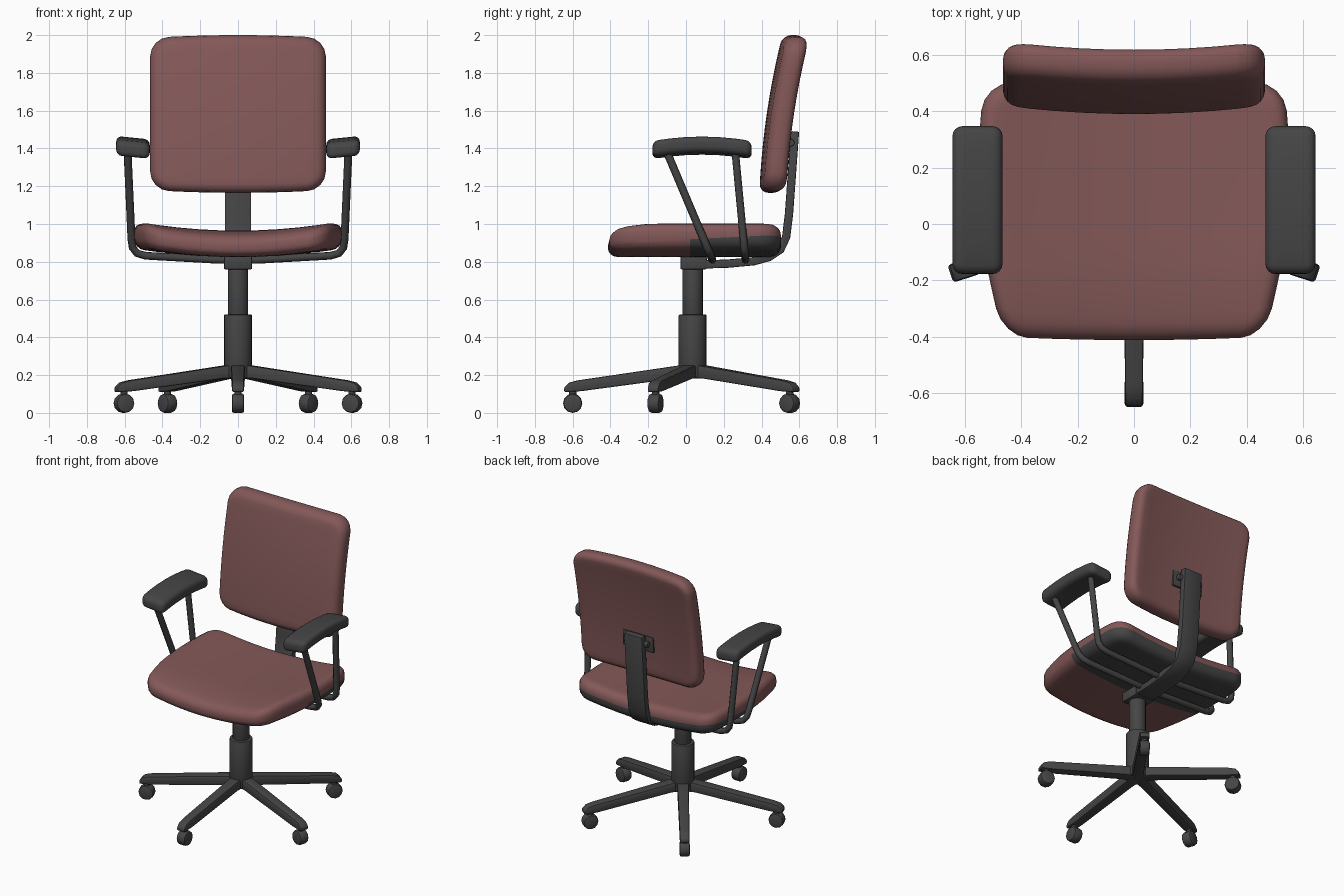
import bpy, bmesh, math
from mathutils import Vector, Matrix

cube = bpy.data.objects.get("Cube")
if cube:
    bpy.data.objects.remove(cube, do_unlink=True)


def material(name, rgb):
    m = bpy.data.materials.new(name)
    m.use_nodes = True
    m.diffuse_color = (*rgb, 1)
    m.node_tree.nodes["Principled BSDF"].inputs["Base Color"].default_value = (*rgb, 1)
    return m


FABRIC = material("dusty red fabric", (0.23, 0.098, 0.098))
PLASTIC = material("dark grey plastic", (0.06, 0.06, 0.06))
COLUMN_Y = 0.035


def smooth(ob, angle=40):
    bpy.ops.object.select_all(action="DESELECT")
    ob.select_set(True)
    bpy.context.view_layer.objects.active = ob
    bpy.ops.object.shade_smooth_by_angle(angle=math.radians(angle))


def finish(name, bm, mats, angle=40):
    bmesh.ops.recalc_face_normals(bm, faces=bm.faces)
    me = bpy.data.meshes.new(name)
    bm.to_mesh(me)
    bm.free()
    ob = bpy.data.objects.new(name, me)
    bpy.context.collection.objects.link(ob)
    for m in mats:
        me.materials.append(m)
    smooth(ob, angle)
    return ob


def cut(bm, co, no):
    bmesh.ops.bisect_plane(bm, geom=bm.verts[:] + bm.edges[:] + bm.faces[:],
                           plane_co=co, plane_no=no)


def cushion(name, size, corner, rim, mats, shape, cuts=8, paint=None, extra=()):
    """Rounded slab lying flat, sliced so that it can be bent by shape()."""
    bm = bmesh.new()
    bmesh.ops.create_cube(bm, size=1, matrix=Matrix.Diagonal((*size, 1)))
    upright = [e for e in bm.edges if abs(e.verts[0].co.z - e.verts[1].co.z) > size[2] / 2]
    bmesh.ops.bevel(bm, geom=upright, offset=corner, segments=4, profile=0.5, affect="EDGES")
    rims = [e for e in bm.edges if abs(e.verts[0].co.z - e.verts[1].co.z) < 1e-5]
    bmesh.ops.bevel(bm, geom=rims, offset=rim, segments=4, profile=0.5, affect="EDGES")
    for axis in (0, 1):
        no = Vector((axis == 0, axis == 1, 0))
        for i in range(1, cuts):
            cut(bm, no * size[axis] * (i / cuts - 0.5), no)
    for co, no in extra:
        cut(bm, co, no)
    if paint:
        for f in bm.faces:
            f.material_index = paint(f.calc_center_median())
    for v in bm.verts:
        v.co = shape(*v.co)
    return finish(name, bm, mats, 60)


def prism(name, outline, half_width, place, bevel=0.008, angle=40):
    """Side outline (a, z) given thickness across, then placed by a matrix."""
    bm = bmesh.new()
    sides = [[bm.verts.new((s * half_width(a), a, z)) for a, z in outline] for s in (-1, 1)]
    bm.faces.new(sides[0])
    bm.faces.new(sides[1])
    n = len(outline)
    for i in range(n):
        j = (i + 1) % n
        bm.faces.new((sides[0][i], sides[0][j], sides[1][j], sides[1][i]))
    bmesh.ops.recalc_face_normals(bm, faces=bm.faces)
    sharp = [e for e in bm.edges if e.calc_face_angle(0) > 0.7]
    bmesh.ops.bevel(bm, geom=sharp, offset=bevel, segments=2, profile=0.5, affect="EDGES")
    bm.transform(place)
    return finish(name, bm, [PLASTIC], angle)


def cylinder(name, radius, depth, place, sides=20, bevel=0.006):
    bm = bmesh.new()
    bmesh.ops.create_cone(bm, cap_ends=True, segments=sides, radius1=radius,
                          radius2=radius, depth=depth)
    ends = [e for e in bm.edges if abs(e.verts[0].co.z - e.verts[1].co.z) < 1e-5]
    bmesh.ops.bevel(bm, geom=ends, offset=bevel, segments=2, profile=0.5, affect="EDGES")
    bm.transform(place)
    return finish(name, bm, [PLASTIC])


def tube(name, points, radius):
    cu = bpy.data.curves.new(name, "CURVE")
    cu.dimensions = "3D"
    cu.bevel_depth = radius
    cu.bevel_resolution = 2
    cu.use_fill_caps = True
    sp = cu.splines.new("POLY")
    sp.points.add(len(points) - 1)
    for p, co in zip(sp.points, points):
        p.co = (*co, 1)
    cu.materials.append(PLASTIC)
    ob = bpy.data.objects.new(name, cu)
    bpy.context.collection.objects.link(ob)
    bpy.ops.object.select_all(action="DESELECT")
    ob.select_set(True)
    bpy.context.view_layer.objects.active = ob
    bpy.ops.object.convert(target="MESH")
    smooth(bpy.context.object, 50)


move = Matrix.Translation
ACROSS = Matrix.Rotation(math.pi / 2, 4, "Y")

# Star base: five tapered spokes, each with a caster
spoke = [(0, 0.25), (0.08, 0.25), (0.61, 0.172), (0.655, 0.16), (0.68, 0.135),
         (0.68, 0.11), (0.59, 0.115), (0.09, 0.182), (0, 0.182)]
for i in range(5):
    turn = move((0, COLUMN_Y, 0)) @ Matrix.Rotation(math.pi + i * math.tau / 5, 4, "Z")
    prism(f"base_spoke_{i + 1}", spoke, lambda a: 0.038 - 0.01 * a, turn)
    cylinder(f"caster_wheel_{i + 1}", 0.051, 0.066, turn @ move((0, 0.635, 0.051)) @ ACROSS,
             12, 0.012)
    cylinder(f"caster_stem_{i + 1}", 0.02, 0.06, turn @ move((0, 0.635, 0.11)), 10, 0.003)

# Gas lift column
cylinder("column_sleeve", 0.074, 0.335, move((0, COLUMN_Y, 0.353)))
cylinder("column_piston", 0.054, 0.30, move((0, COLUMN_Y, 0.64)))
prism("seat_bracket", [(-0.03, 0.76), (0.11, 0.76), (0.11, 0.83), (-0.03, 0.83)],
      lambda a: 0.075, Matrix())

# Back support bar: a bent strap running under the seat and up behind it
bar = [(0.05, 0.785), (0.22, 0.79), (0.36, 0.803), (0.44, 0.825), (0.50, 0.865),
       (0.53, 0.93), (0.545, 1.05), (0.577, 1.49)]
path = [Vector(p) for p in bar]
upper, lower = [], []
for i, p in enumerate(path):
    d = (path[min(i + 1, len(path) - 1)] - path[max(i - 1, 0)]).normalized()
    side = Vector((-d.y, d.x)) * 0.022
    upper.append(tuple(p + side))
    lower.append(tuple(p - side))
prism("back_support_bar", upper + lower[::-1], lambda a: 0.07, Matrix(), 0.006)

# Mounting plate and pivot on the rear of the backrest
prism("back_plate", [(0.515, 1.37), (0.538, 1.37), (0.542, 1.48), (0.519, 1.48)],
      lambda a: 0.12, Matrix(), 0.003)
cylinder("back_pivot", 0.02, 0.19, move((0, 0.555, 1.43)) @ ACROSS, 12, 0.004)


# Seat: dished, narrower at the front, with a dark shell under the rear part
def seat_shape(x, y, z):
    y += 0.045
    t = z / 0.14 + 0.5
    front = max(0, -0.15 - y)
    x2 = x * (1 - 0.43 * (y - 0.2) ** 2)
    return (x2, y + 0.012 * (x / 0.55) ** 2 * (y < -0.2),
            0.895 + z + 0.045 * (x / 0.55) ** 2 - 0.5 * t * front ** 2)


cushion("seat", (1.105, 0.915, 0.14), 0.1, 0.055, [FABRIC, PLASTIC], seat_shape, 10,
        lambda c: int(c.y > -0.025 and c.z < -0.02 + 0.05 * c.y),
        [((0, -0.025, 0), (0, 1, 0)), ((0, 0, -0.02), (0, -0.05, 1))])


# Backrest: leaning back, middle pushed forward
def back_shape(x, y, z):
    u = (x / 0.465) ** 2
    h = y + 0.3825
    return (x, 0.45 + 0.05 * h + 0.125 * h * h + 0.03 * u - z,
            1.5825 + y - 0.015 * u * y / 0.42)


cushion("backrest", (0.93, 0.835, 0.12), 0.1, 0.048, [FABRIC], back_shape, 10)

# Arm hoops passing under the seat, and arched arm pads
for name, low_y, top_y in (("front", 0.14, -0.105), ("rear", 0.315, 0.26)):
    half = [(x, low_y + (top_y - low_y) * (z - 0.81) / 0.58, z) for x, z in
            ((0.10, 0.81), (0.49, 0.832), (0.535, 0.845), (0.558, 0.875),
             (0.564, 0.92), (0.585, 1.39))]
    tube(f"{name}_arm_hoop", [(-x, y, z) for x, y, z in half[::-1]] + half, 0.021)

for side, s in (("left", 1), ("right", -1)):
    cushion(f"{side}_arm_pad", (0.178, 0.525, 0.084), 0.035, 0.03, [PLASTIC],
            lambda x, y, z: (s * (0.556 + x), y + 0.085,
                             1.415 + z + 0.1 * x - 0.35 * y * y), 6)
